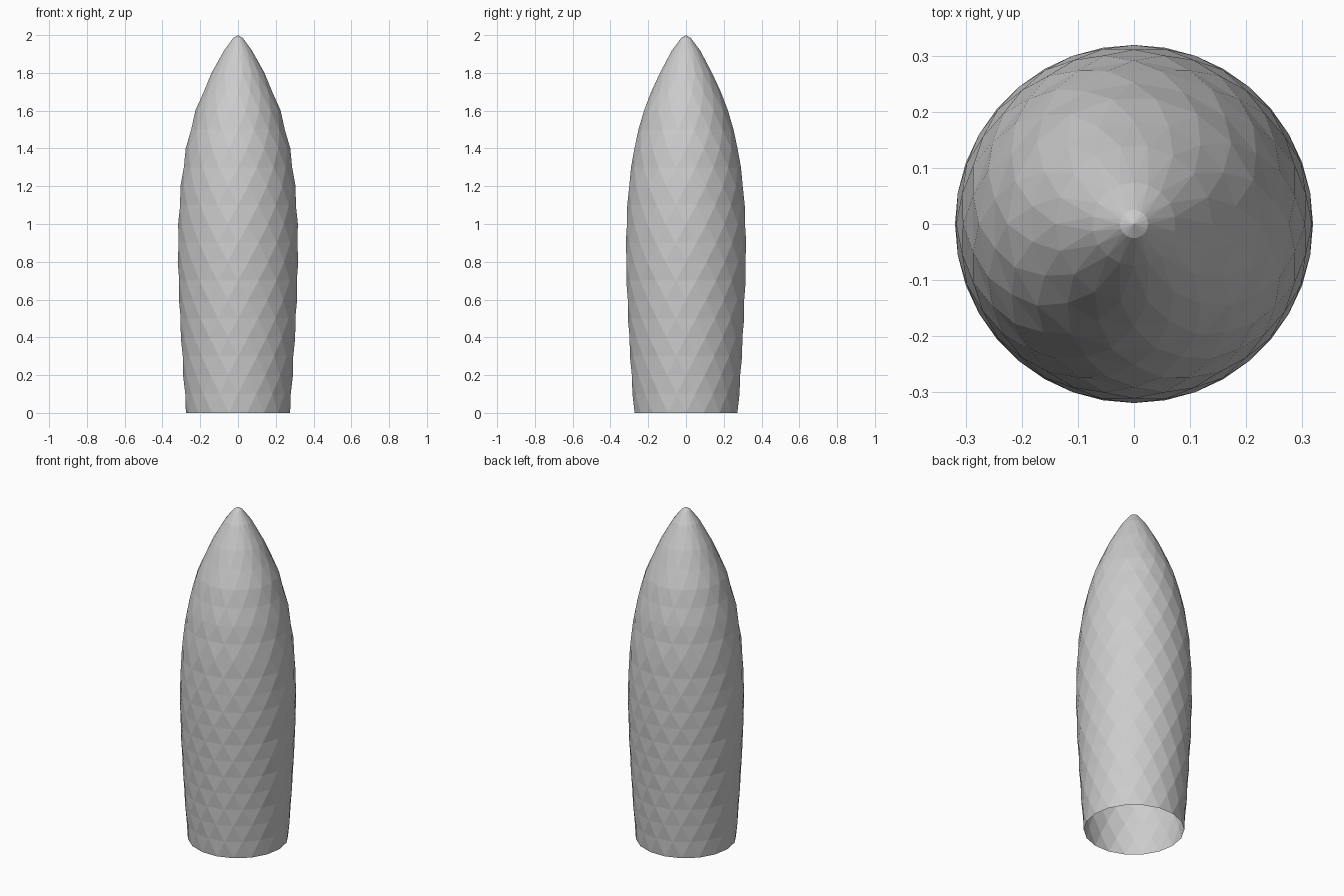
import bpy, bmesh, math

if "Cube" in bpy.data.objects:
    bpy.data.objects.remove(bpy.data.objects["Cube"])

SIDES = 18
# radius profile (z, r)
PROFILE = [(0, .276), (.2, .291), (.4, .303), (.6, .313), (.8, .319), (.9, .319),
           (1.0, .317), (1.2, .305), (1.4, .277), (1.6, .226), (1.7, .184),
           (1.8, .14), (1.92, .074), (1.985, .025)]


def radius(z):
    for (z0, r0), (z1, r1) in zip(PROFILE, PROFILE[1:]):
        if z <= z1:
            return r0 + (r1 - r0) * (z - z0) / (z1 - z0)
    return PROFILE[-1][1]


# tower shell: rings turned by half a step, joined by a triangle lattice
levels = [i * 0.1 for i in range(19)] + [1.92, 1.985]
bm = bmesh.new()
rings = []
for k, z in enumerate(levels):
    r = radius(z)
    ring = []
    for i in range(SIDES):
        a = 2 * math.pi * (i + 0.5 * (k % 2)) / SIDES
        ring.append(bm.verts.new((r * math.cos(a), r * math.sin(a), z)))
    rings.append(ring)

for k, (lo, hi) in enumerate(zip(rings, rings[1:])):
    for i in range(SIDES):
        j = (i + 1) % SIDES
        if k % 2 == 0:
            bm.faces.new((lo[i], lo[j], hi[i]))
            bm.faces.new((lo[j], hi[j], hi[i]))
        else:
            bm.faces.new((lo[i], lo[j], hi[j]))
            bm.faces.new((lo[i], hi[j], hi[i]))

# pointed cap, base left open
tip = bm.verts.new((0, 0, 2))
for i in range(SIDES):
    bm.faces.new((rings[-1][i], rings[-1][(i + 1) % SIDES], tip))

mesh = bpy.data.meshes.new("tower_shell")
bm.to_mesh(mesh)
bm.free()
bpy.context.collection.objects.link(bpy.data.objects.new("tower_shell", mesh))
